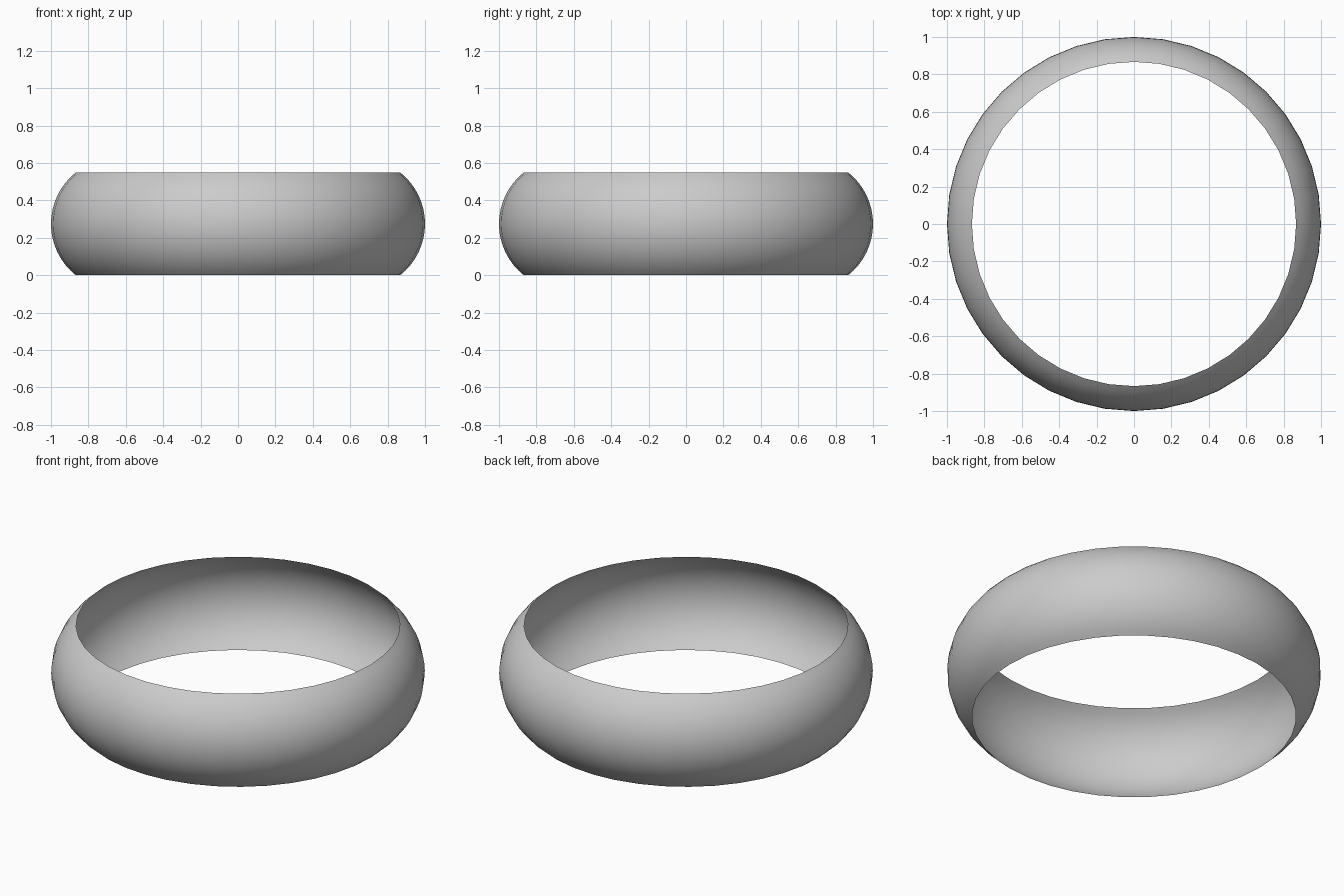
import bpy, bmesh, math

if "Cube" in bpy.data.objects:
    bpy.data.objects.remove(bpy.data.objects["Cube"])

SEGMENTS = 40      # sides around the ring
STEPS = 16         # rows across the bulged profile
HEIGHT = 0.55
R_RIM, R_MID = 0.867, 1.0

# Circular arc profile bulging outward between the two rims
half, sag = HEIGHT / 2, R_MID - R_RIM
arc_r = (half ** 2 + sag ** 2) / (2 * sag)
a_max = math.asin(half / arc_r)

bm = bmesh.new()
rows = []
for i in range(STEPS + 1):
    a = a_max * (2 * i / STEPS - 1)
    r = R_MID - arc_r + arc_r * math.cos(a)
    z = half + arc_r * math.sin(a)
    rows.append([bm.verts.new((r * math.sin(2 * math.pi * k / SEGMENTS),
                               r * math.cos(2 * math.pi * k / SEGMENTS), z))
                 for k in range(SEGMENTS)])

# Open band: a thin shell, hollow inside
for lo, hi in zip(rows, rows[1:]):
    for k in range(SEGMENTS):
        n = (k + 1) % SEGMENTS
        bm.faces.new((lo[n], lo[k], hi[k], hi[n])).smooth = True

mesh = bpy.data.meshes.new("ring_band")
bm.to_mesh(mesh)
bm.free()
ring = bpy.data.objects.new("ring_band", mesh)
bpy.context.collection.objects.link(ring)
